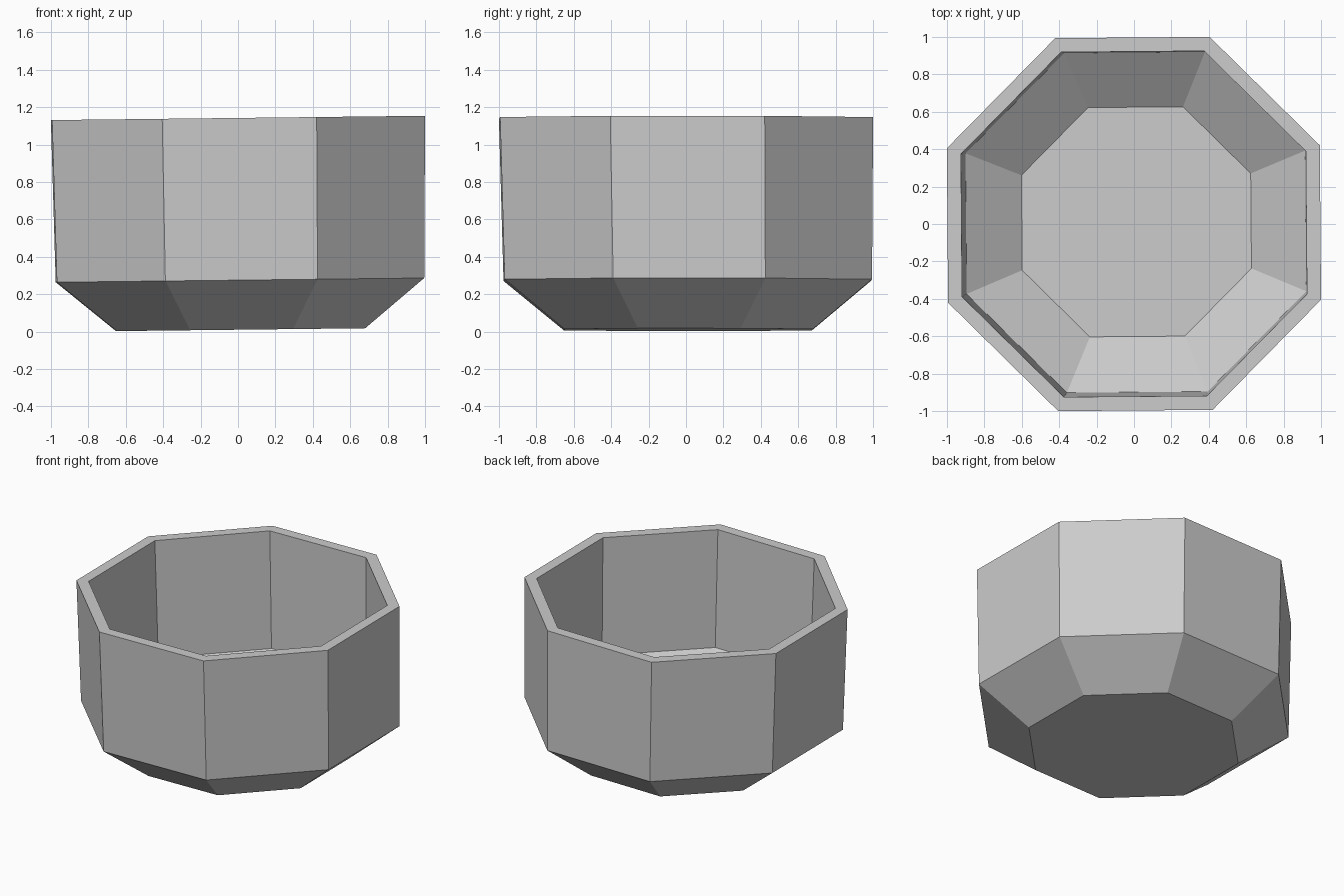
import bpy, bmesh, math
from mathutils import Matrix

if "Cube" in bpy.data.objects:
    bpy.data.objects.remove(bpy.data.objects["Cube"], do_unlink=True)

SIDES = 8
TWIST = 0.008

# Plain grey material
grey = bpy.data.materials.new("light_grey")
grey.use_nodes = True
colour = (0.6, 0.6, 0.6, 1)
grey.diffuse_color = colour
grey.node_tree.nodes["Principled BSDF"].inputs["Base Color"].default_value = colour

# Wall profile (apothem, height): outer base, outer bend, outer rim, inner rim, inner bend, floor
profile = [(0.664, 0.010), (0.982, 0.275), (0.997, 1.142),
           (0.922, 1.142), (0.908, 0.300), (0.613, 0.082)]


def ring(bm, apothem, z):
    radius = apothem / math.cos(math.pi / SIDES)
    angles = [TWIST + (i + 0.5) * math.tau / SIDES for i in range(SIDES)]
    return [bm.verts.new((radius * math.cos(a), radius * math.sin(a), z)) for a in angles]


# Octagonal bowl: rings joined by flat walls, closed by base and floor
bm = bmesh.new()
rings = [ring(bm, r, z) for r, z in profile]
for low, high in zip(rings, rings[1:]):
    for i in range(SIDES):
        j = (i + 1) % SIDES
        bm.faces.new((low[i], low[j], high[j], high[i]))
bm.faces.new(rings[0][::-1])
bm.faces.new(rings[-1])

# Slight lean of the whole bowl
lean = Matrix(((1, 0, -0.0125, 0.014),
               (0, 1, -0.011, 0.0125),
               (0.0115, 0, 1, 0),
               (0, 0, 0, 1)))
bm.transform(lean)
bmesh.ops.recalc_face_normals(bm, faces=bm.faces)

mesh = bpy.data.meshes.new("octagonal_bowl")
bm.to_mesh(mesh)
bm.free()
mesh.materials.append(grey)
bowl = bpy.data.objects.new("octagonal_bowl", mesh)
bpy.context.collection.objects.link(bowl)
